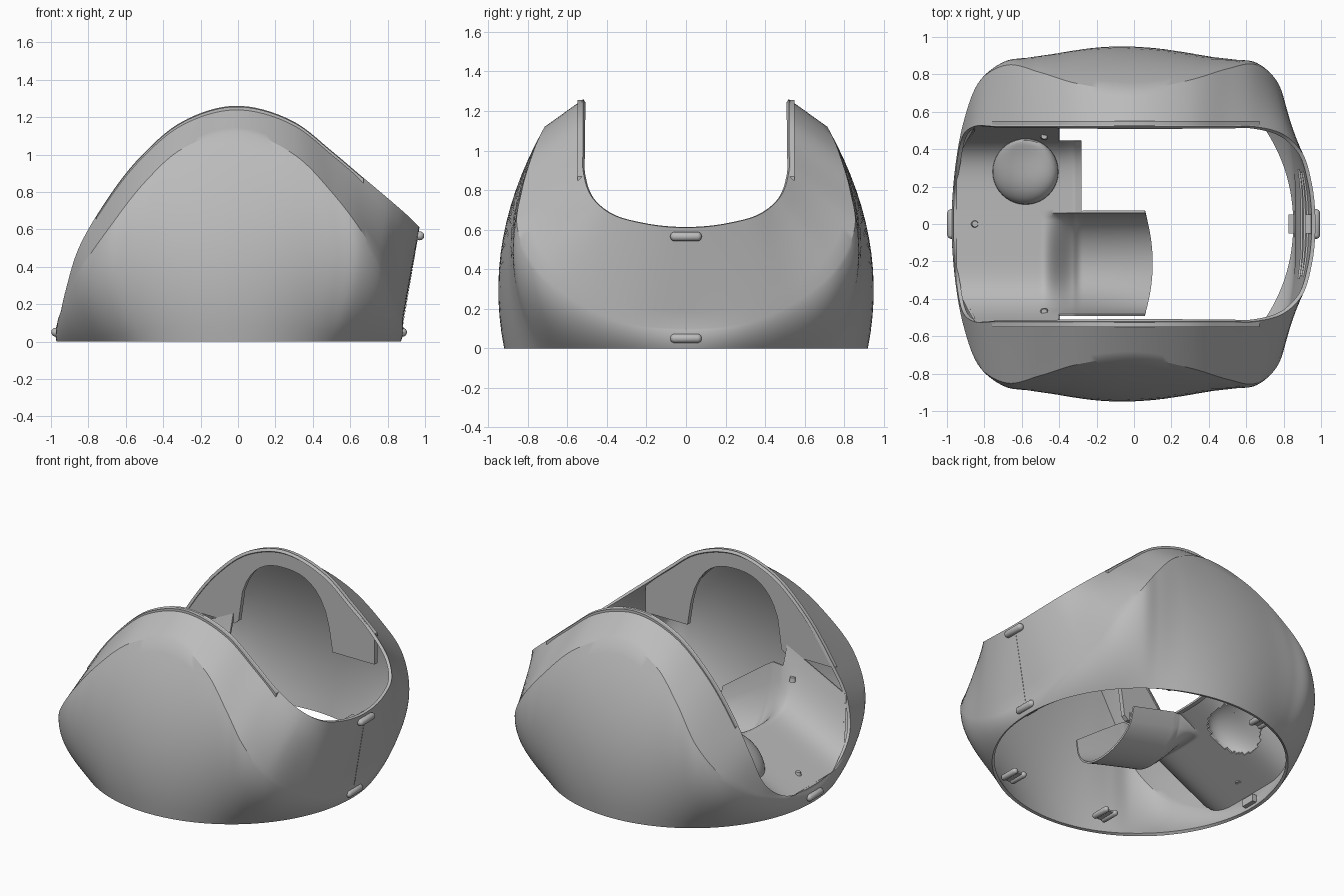
import bpy, bmesh, math
from mathutils import Vector, Matrix

cube = bpy.data.objects.get("Cube")
if cube:
    bpy.data.objects.remove(cube, do_unlink=True)

grey = bpy.data.materials.new("satin grey")
grey.use_nodes = True
grey.diffuse_color = (0.5, 0.5, 0.5, 1)
grey.node_tree.nodes["Principled BSDF"].inputs["Base Color"].default_value = (0.5, 0.5, 0.5, 1)


def finish(name, bm, thickness=0, mirror=False, offset=-1, angle=30):
    """Turn a bmesh into a mirrored, thickened, smooth shaded object."""
    mesh = bpy.data.meshes.new(name)
    bm.to_mesh(mesh)
    bm.free()
    mesh.materials.append(grey)
    ob = bpy.data.objects.new(name, mesh)
    bpy.context.collection.objects.link(ob)
    if mirror:
        mod = ob.modifiers.new("mirror", 'MIRROR')
        mod.use_axis = (False, True, False)
        mod.merge_threshold = 0.0005
    if thickness:
        mod = ob.modifiers.new("thickness", 'SOLIDIFY')
        mod.thickness = thickness
        mod.offset = offset
    bpy.ops.object.select_all(action='DESELECT')
    ob.select_set(True)
    bpy.context.view_layer.objects.active = ob
    bpy.ops.object.convert(target='MESH')
    bpy.ops.object.shade_smooth_by_angle(angle=math.radians(angle))


def grid(columns, keep=lambda c: True):
    """Skin a list of point columns with quads."""
    bm = bmesh.new()
    rows = [[bm.verts.new(p) for p in col] for col in columns]
    for a, b in zip(rows, rows[1:]):
        for j in range(len(a) - 1):
            quad = (a[j], b[j], b[j + 1], a[j + 1])
            if keep(sum((v.co for v in quad), Vector()) / 4):
                bm.faces.new(quad)
    loose = [v for v in bm.verts if not v.link_faces]
    bmesh.ops.delete(bm, geom=loose, context='VERTS')
    return bm


def spline(points, steps=8):
    """Smooth path, evenly eased by chord length, whose ends cross the mirror plane."""
    pts = [Vector(p) for p in points]
    flip = Vector((1, -1, 1))
    pts = [pts[1] * flip] + pts + [pts[-2] * flip]
    out = []
    for p0, p1, p2, p3 in zip(pts, pts[1:], pts[2:], pts[3:]):
        d0, d1, d2 = (p1 - p0).length, (p2 - p1).length, (p3 - p2).length
        m1 = d1 * ((p1 - p0) / d0 * d1 + (p2 - p1) / d1 * d0) / (d0 + d1)
        m2 = d1 * ((p2 - p1) / d1 * d2 + (p3 - p2) / d2 * d1) / (d1 + d2)
        for k in range(steps):
            t = k / steps
            s = t * t * (3 - 2 * t)
            out.append(p1 * (1 - s) + p2 * s + m1 * t * (1 - t) ** 2 - m2 * t * t * (1 - t))
    return out + [pts[-2]]


# Crease and opening lip, from the +x end round to the -x end
crease = spline([(.88, 0, .1), (.875, .3, .13), (.83, .55, .23), (.76, .77, .42),
                 (.64, .855, .62), (.5, .83, .8), (.3, .77, 1), (0, .715, 1.12),
                 (-.3, .75, 1.03), (-.5, .81, .85), (-.68, .85, .62), (-.82, .77, .42),
                 (-.91, .55, .24), (-.955, .3, .14), (-.965, 0, .1)])
lip = spline([(.97, 0, .61), (.95, .22, .632), (.9, .38, .68), (.82, .465, .75),
              (.65, .52, .893), (.5, .52, 1.02), (.3, .52, 1.175), (-.03, .52, 1.26),
              (-.3, .52, 1.175), (-.52, .52, .99), (-.72, .52, .73), (-.86, .52, .48),
              (-.92, .46, .28), (-.95, .3, .15), (-.965, 0, .11)])

# Outer shell: round base, bulging side, soft crease, sloped band to the lip
centre = Vector((-.05, 0, 0))
columns = []
for c, l in zip(crease, lip):
    out = Vector((c.x, c.y, 0)) - centre
    out.normalize()
    base = centre + out * .92
    bulge = .215 * math.sin(math.pi / 2 * min(1, c.z / 1.12)) ** 1.3
    control = (base + c) / 2 + out * bulge
    col = []
    for k in range(15):
        t = k / 14
        col.append(base * (1 - t) ** 2 + control * 2 * t * (1 - t) + c * t * t)
    col += [c.lerp(l, k / 6) for k in range(1, 7)]
    columns.append(col)
finish("outer_shell", grid(columns), .02, True)

# Flat inner panels with an arched opening, hanging below the lip
columns = []
for p in lip:
    if abs(p.y - .52) < .004 and -.76 < p.x < .69:
        u = min(1, abs(p.x + .01) / .35)
        low = min(p.z - .03, .66 + .48 * (1 - u ** 2.5) ** .45)
        columns.append([Vector((p.x, .52, low)), Vector((p.x, .52, p.z - .005))])
finish("arched_panel", grid(columns), .03, True, offset=1)


def clamp(v):
    return max(0, min(1, v))


def floor_height(x, y):
    """Sloping liner with raised sides and a half-pipe scoop."""
    z = min(.11 + .5 * (x + .95), .42 - .22 * (x + .3))
    z += .34 * (abs(y) / .52) ** 6 * clamp((.1 - x) / .5)
    v = clamp(abs(y + .21) / .27)
    ease = clamp((x + .5) / .22)
    return z - .26 * math.sqrt(1 - v * v) * ease * ease * (3 - 2 * ease)


def liner_point(x, y):
    """Keep liner points inside the round wall and bow the scoop's free end."""
    r = math.hypot(x + .05, y)
    if r > .955:
        x, y = (x + .05) * .955 / r - .05, y * .955 / r
    bow = .04 * clamp(abs(y + .21) / .27) ** 2 * clamp((x + .25) / .35)
    return Vector((x - bow, y, floor_height(x, y)))


def in_liner(c):
    if math.hypot(c.x + .58, c.y - .28) < .162:
        return False
    if -.48 < c.y < .06:
        return True
    return c.x < (-.28 if .06 < c.y < .44 else -.4)


# Liner and scoop in one sheet
columns = [[liner_point(-.95 + i * .01, j * .02) for j in range(-26, 27)] for i in range(106)]
finish("inner_liner", grid(columns, in_liner), .012, angle=40)

# Round dome rising from the liner
columns = []
for i in range(41):
    a = i * math.pi / 20
    col = []
    for k in range(11):
        t = k / 10 * math.pi / 2
        r = .175 * math.cos(t) + .001
        x, y = -.58 + r * math.cos(a), .28 + r * math.sin(a)
        col.append(Vector((x, y, floor_height(x, y) + .13 * math.sin(t))))
    columns.append(col)
bm = grid(columns)
bmesh.ops.remove_doubles(bm, verts=bm.verts, dist=.0015)
finish("liner_dome", bm, .008, angle=40)


def capsule(name, loc, radius, half):
    bm = bmesh.new()
    bmesh.ops.create_uvsphere(bm, u_segments=16, v_segments=9, radius=radius)
    for v in bm.verts:
        v.co.z += math.copysign(half, v.co.z)
    bm.transform(Matrix.Translation(loc) @ Matrix.Rotation(math.pi / 2, 4, 'X'))
    finish(name, bm, angle=40)


def block(name, loc, size):
    bm = bmesh.new()
    bmesh.ops.create_cube(bm, size=1)
    bm.transform(Matrix.Translation(loc) @ Matrix.Diagonal((*size, 1)))
    finish(name, bm)


# Outer latches and their inner backing plates
for name, x, z in (("upper_latch", .972, .565), ("lower_latch", .88, .05), ("rear_latch", -.975, .05)):
    capsule(name, (x, 0, z), .024, .056)
    side = math.copysign(1, x)
    block(name + "_plate", (x - side * .04, 0, z), (.03, .1, .05))

# Seam strip between the two front latches
strip = [[Vector((x, y, z)) for x, z in ((.879, .08), (.966, .59))] for y in (-.002, .002)]
finish("seam_strip", grid(strip), .002, offset=1)

# Inner ribs on the high end wall
for n, f in enumerate((.45, .62, .8)):
    half = [c.lerp(l, f) - Vector((.024, 0, 0)) for c, l in zip(crease, lip)]
    half = [p for p in half if p.y < .3 and p.x > 0]
    path = [p * Vector((1, -1, 1)) for p in reversed(half[1:])] + half
    rib = [[p + Vector((0, 0, s)) for s in (-.006, .006)] for p in path]
    finish("inner_rib_%d" % (n + 1), grid(rib), .012, offset=0)

# Screw bosses on the liner
for n, (x, y) in enumerate(((-.48, .47), (-.48, -.47), (-.85, 0))):
    bm = bmesh.new()
    bmesh.ops.create_cone(bm, cap_ends=True, segments=20, radius1=.022, radius2=.016, depth=.03)
    bm.transform(Matrix.Translation((x, y, floor_height(x, y))))
    finish("screw_boss_%d" % (n + 1), bm)

# Fixing clips inside the base rim: twin pins joined by a web
for sx, x in (("left", .34), ("right", -.4)):
    for sy, s in (("back", 1), ("front", -1)):
        name = "%s_%s_clip" % (sy, sx)
        block(name + "_web", (x, .76 * s, .09), (.09, .12, .012))
        for part, k in (("inner", -1), ("outer", 1)):
            capsule("%s_%s_pin" % (name, part), (x + k * .035, .755 * s, .09), .02, .05)
